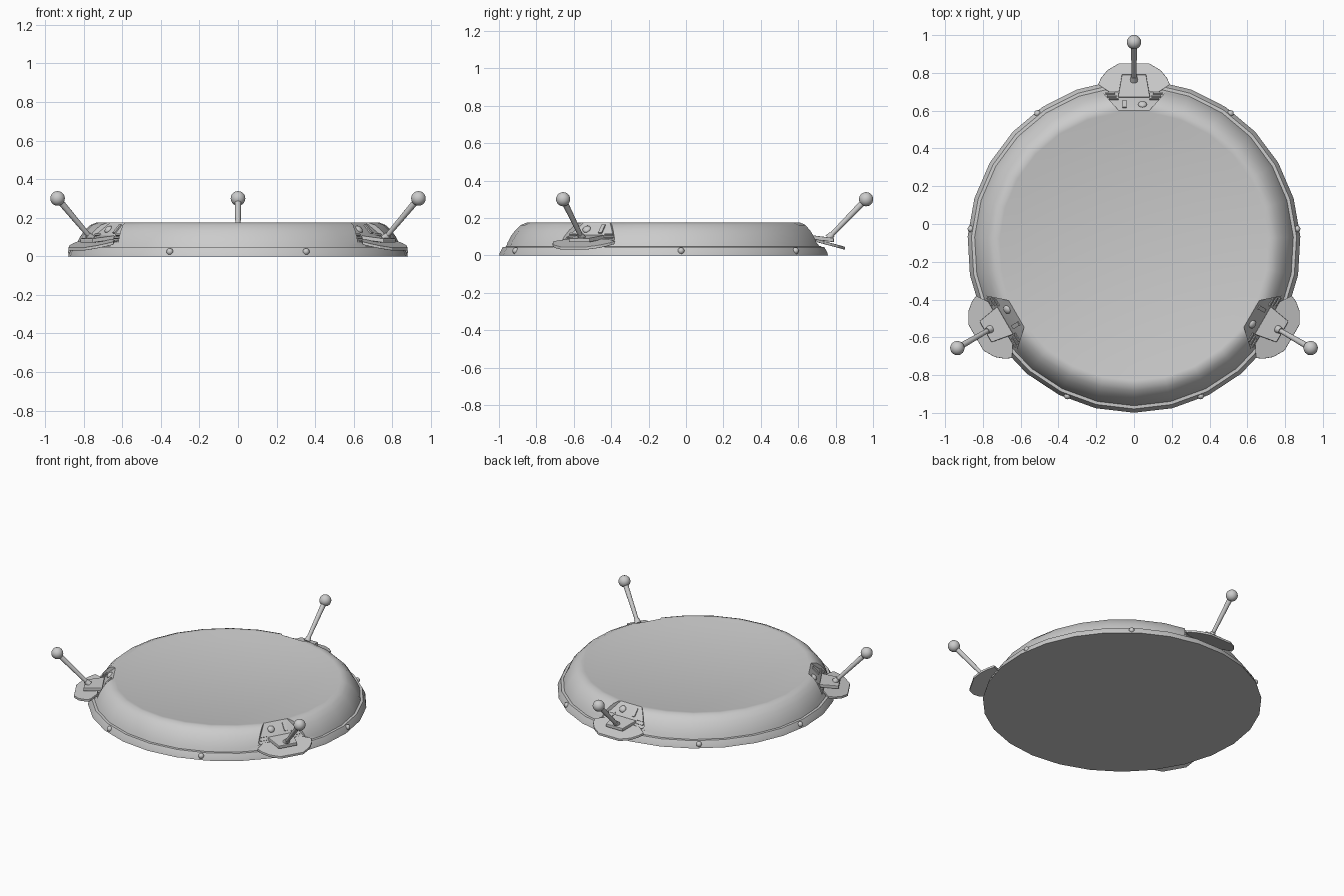
import bpy, bmesh, math
from mathutils import Matrix, Vector

if "Cube" in bpy.data.objects:
    bpy.data.objects.remove(bpy.data.objects["Cube"])

CY = -0.117          # centre of the ring in y
SIDES = 27

gray = bpy.data.materials.new("light gray")
gray.diffuse_color = (0.6, 0.6, 0.6, 1)
gray.use_nodes = True
gray.node_tree.nodes["Principled BSDF"].inputs["Base Color"].default_value = gray.diffuse_color


def finish(bm, name, matrix=None, bevel=0.0):
    bmesh.ops.recalc_face_normals(bm, faces=bm.faces)
    me = bpy.data.meshes.new(name)
    bm.to_mesh(me)
    bm.free()
    me.materials.append(gray)
    ob = bpy.data.objects.new(name, me)
    bpy.context.collection.objects.link(ob)
    if matrix is not None:
        me.transform(matrix)
    if bevel:
        mod = ob.modifiers.new("bevel", 'BEVEL')
        mod.width = bevel
        mod.segments = 2
    return ob


def smooth(ob, angle=30):
    bpy.ops.object.select_all(action='DESELECT')
    ob.select_set(True)
    bpy.context.view_layer.objects.active = ob
    bpy.ops.object.shade_smooth_by_angle(angle=math.radians(angle))


def plate(name, outline, height, thick, matrix, bevel=0.0):
    """Extruded outline whose height varies with distance from the centre."""
    bm = bmesh.new()
    top = [bm.verts.new((x, y, height(y))) for x, y in outline]
    low = [bm.verts.new((x, y, height(y) - thick)) for x, y in outline]
    bm.faces.new(top)
    bm.faces.new(low[::-1])
    n = len(outline)
    for i in range(n):
        j = (i + 1) % n
        bm.faces.new((top[i], low[i], low[j], top[j]))
    return finish(bm, name, matrix, bevel)


# Ring body: lathed profile with stepped skirt, rounded side and sunken lid
profile = [(0.882, 0), (0.878, 0.015), (0.862, 0.045), (0.845, 0.046),
           (0.836, 0.07), (0.818, 0.104), (0.795, 0.135), (0.766, 0.162),
           (0.735, 0.175), (0.712, 0.174), (0.642, 0.157)]
bm = bmesh.new()
rings = []
for r, z in profile:
    ring = []
    for i in range(SIDES):
        a = -math.pi / 2 + i * math.tau / SIDES
        ring.append(bm.verts.new((r * math.cos(a), r * math.sin(a) + CY, z)))
    rings.append(ring)
for a, b in zip(rings, rings[1:]):
    for i in range(SIDES):
        j = (i + 1) % SIDES
        bm.faces.new((a[i], a[j], b[j], b[i]))
bm.faces.new(rings[0][::-1])
bm.faces.new(rings[-1])
body = finish(bm, "ring_body")

# Frames of the three legs: x sideways, y outward from the ring centre
frames = [Matrix.Translation((0, CY, 0)) @ Matrix.Rotation(math.radians(a), 4, 'Z')
          for a in (0, 120, 240)]


def panel_z(r):
    return 0.176 - (r - 0.717) * 1.115


# Cut a sloping bay into the ring for each leg
for frame in frames:
    bm = bmesh.new()
    pts = [(-0.08, 0.717, 0.176), (0.08, 0.717, 0.176), (0.18, 0.83, 0.05),
           (0.18, 0.95, 0.05), (-0.18, 0.95, 0.05), (-0.18, 0.83, 0.05)]
    low = [bm.verts.new(p) for p in pts]
    top = [bm.verts.new((x, y, 0.3)) for x, y, z in pts]
    bm.faces.new((low[0], low[1], low[2], low[5]))
    bm.faces.new((low[5], low[2], low[3], low[4]))
    bm.faces.new(top)
    for i in range(6):
        j = (i + 1) % 6
        bm.faces.new((low[i], low[j], top[j], top[i]))
    cutter = finish(bm, "bay_cutter", frame)
    cutter.hide_render = True
    mod = body.modifiers.new("bay", 'BOOLEAN')
    mod.operation = 'DIFFERENCE'
    mod.solver = 'EXACT'
    mod.object = cutter
    bpy.context.view_layer.objects.active = body
    bpy.ops.object.modifier_apply(modifier=mod.name)
    bpy.data.objects.remove(cutter)
smooth(body, 28)

slope = Matrix.Rotation(-math.atan(1.115), 4, 'X')


def on_panel(frame, t, r):
    return frame @ Matrix.Translation((t, r, panel_z(r))) @ slope


def bar(name, frame, t, r, size):
    bm = bmesh.new()
    bmesh.ops.create_cube(bm, size=1, matrix=Matrix.Diagonal((*size, 1)))
    finish(bm, name, on_panel(frame, t, r))


for frame in frames:
    # Foot pad, a sloping half-round plate
    half = [(0.13, 0.815), (0.19, 0.855), (0.175, 0.89), (0.14, 0.932), (0.08, 0.967)]
    outline = half + [(-x, y) for x, y in reversed(half)]
    plate("foot_pad", outline, lambda y: 0.087 - (y - 0.815) * 0.27, 0.016, frame, 0.003)

    # Bracket holding the rod
    outline = [(-0.085, 0.787), (0.085, 0.787), (0.064, 0.908), (-0.064, 0.908)]
    plate("bracket", outline, lambda y: 0.108 - (y - 0.787) * 0.13, 0.022, frame, 0.004)

    # Rod, collar and ball
    start, end = Vector((0, 0.878, 0.092)), Vector((0, 1.08, 0.3))
    aim = (end - start).to_track_quat('Z', 'Y').to_matrix().to_4x4()
    length = (end - start).length
    for name, r1, r2, size, pos in (("rod", 0.012, 0.017, length, 0.5),
                                    ("rod_collar", 0.021, 0.016, 0.03, 0.05)):
        bm = bmesh.new()
        bmesh.ops.create_cone(bm, cap_ends=True, segments=16, radius1=r1, radius2=r2, depth=size)
        smooth(finish(bm, name, frame @ Matrix.Translation(start.lerp(end, pos)) @ aim))
    bm = bmesh.new()
    bmesh.ops.create_uvsphere(bm, u_segments=20, v_segments=12, radius=0.038)
    smooth(finish(bm, "ball", frame @ Matrix.Translation(end)), 60)

    # Panel details: round knob, slot cover and side ribs
    bm = bmesh.new()
    bmesh.ops.create_uvsphere(bm, u_segments=16, v_segments=8, radius=0.023,
                              matrix=Matrix.Diagonal((1, 1, 0.6, 1)))
    smooth(finish(bm, "knob", on_panel(frame, 0.045, 0.75)), 60)
    bar("slot_cover", frame, -0.05, 0.75, (0.022, 0.058, 0.014))
    for side in (-1, 1):
        for i in range(3):
            bar("rib", frame, side * (0.108 + i * 0.009), 0.776 + i * 0.015, (0.05, 0.01, 0.014))

# Small studs around the skirt
for a in (6, 54, 126, 174, 246, 294):
    a = math.radians(a)
    bm = bmesh.new()
    bmesh.ops.create_uvsphere(bm, u_segments=12, v_segments=8, radius=0.018)
    smooth(finish(bm, "stud", Matrix.Translation(
        (0.868 * math.cos(a), 0.868 * math.sin(a) + CY, 0.024))), 60)
